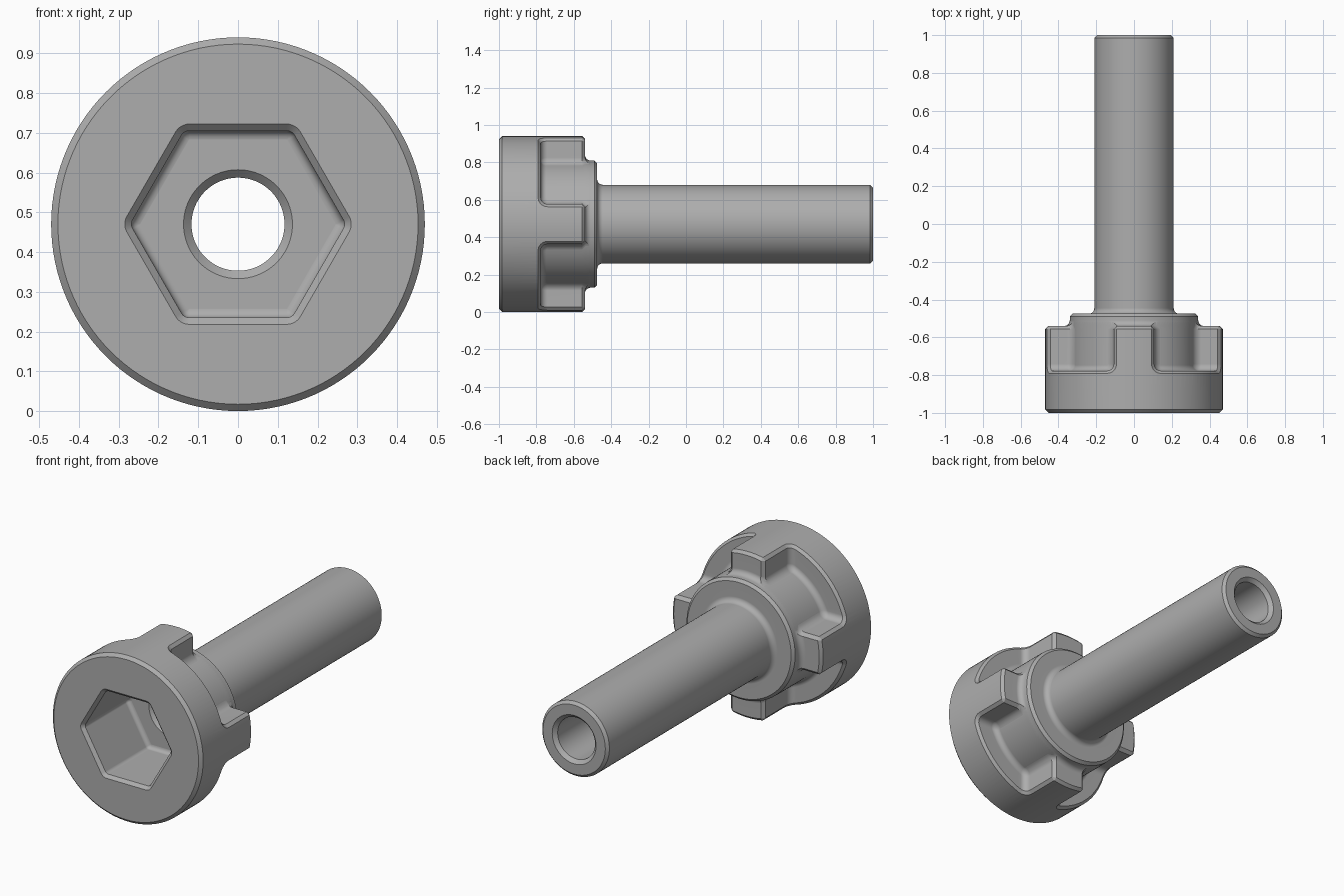
import bpy, bmesh
from math import sin, cos, asin, pi, radians

if "Cube" in bpy.data.objects:
    bpy.data.objects.remove(bpy.data.objects["Cube"])

RIM = 0.47       # head radius, also the height of the axis
CORE = 0.34      # collar radius behind the head
SHAFT = 0.21
BORE = 0.117
SEGMENTS = 120

steel = bpy.data.materials.new("grey_steel")
steel.use_nodes = True
steel.diffuse_color = (0.42, 0.42, 0.42, 1)
steel.node_tree.nodes["Principled BSDF"].inputs["Base Color"].default_value = (0.42, 0.42, 0.42, 1)


def polar(r, angle, y):
    """Point around the long axis; angle runs from +x towards +z."""
    return (r * cos(angle), y, RIM + r * sin(angle))


def sheet(bm, rows):
    """Quads between successive rows of points."""
    grid = [[bm.verts.new(p) for p in row] for row in rows]
    for a, b in zip(grid, grid[1:]):
        for i in range(len(a) - 1):
            bm.faces.new((a[i], a[i + 1], b[i + 1], b[i]))
    return grid


def finish(bm, name):
    bmesh.ops.remove_doubles(bm, verts=bm.verts, dist=1e-5)
    bmesh.ops.recalc_face_normals(bm, faces=bm.faces)
    mesh = bpy.data.meshes.new(name)
    bm.to_mesh(mesh)
    bm.free()
    mesh.materials.append(steel)
    obj = bpy.data.objects.new(name, mesh)
    bpy.context.collection.objects.link(obj)
    return obj


def arc(r, y, radius, start, end, steps=6):
    """Fillet points (r, y) about a centre, angles in degrees."""
    angles = [radians(start + (end - start) * i / steps) for i in range(steps + 1)]
    return [(r + radius * cos(a), y + radius * sin(a)) for a in angles]


# Turned body: head, collar, hollow shaft
def turned_body():
    cut = 0.017
    profile = [(BORE + 0.04, -1), (RIM - cut, -1), (RIM, -1 + cut)]
    profile += [(RIM, -0.555), (RIM - 0.015, -0.54)]
    profile += arc(CORE + 0.03, -0.51, 0.03, 270, 180)
    profile += [(CORE, -0.49), (CORE - 0.015, -0.475)]
    profile += arc(SHAFT + 0.03, -0.445, 0.03, 270, 180)
    profile += [(SHAFT, 0.985), (SHAFT - 0.015, 1)]
    profile += [(BORE + 0.02, 1), (BORE, 0.98), (BORE, -0.58), (BORE + 0.04, -0.62)]
    profile.append(profile[0])
    bm = bmesh.new()
    sheet(bm, [[polar(r, 2 * pi * i / SEGMENTS, y) for i in range(SEGMENTS + 1)]
               for r, y in profile])
    return finish(bm, "hollow_bolt")


# Hexagonal socket with rounded corners, chamfered mouth and filleted floor
def hex_cutter():
    inner = 0.212
    wall = 0.023
    layers = [(-1.02, wall + 0.037), (-0.983, wall), (-0.6 - wall, wall)]
    layers += [(y, r) for r, y in arc(0, -0.6 - wall, wall, 0, 85)[1:]] + [(-0.6, 0.0005)]

    def ring(y, radius):
        points = []
        for k in range(6):
            mid = k * pi / 3
            x, z = inner / cos(pi / 6) * cos(mid), inner / cos(pi / 6) * sin(mid)
            for j in range(-3, 4):
                a = mid + j * pi / 18
                points.append((x + radius * cos(a), y, RIM + z + radius * sin(a)))
        return points + points[:1]

    bm = bmesh.new()
    grid = sheet(bm, [ring(*layer) for layer in layers])
    for end in (grid[0], grid[-1]):
        bm.faces.new(end[:-1])
    return finish(bm, "socket_cutter")


# Four pockets that leave four tabs standing behind the rim
def pocket_cutter():
    half, floor, corner, fillet, base = 0.107, -0.777, 0.036, 0.03, CORE + 0.001
    layers = [(base + fillet + r, -fillet + o)
              for r, o in arc(0, 0, fillet, 180, 90)]
    layers += [(RIM - 0.014, 0), (RIM + 0.02, 0.034)]

    def block(r, grow, turn):
        """Rows from floor to open end, at one radius."""
        rows = []
        radius = corner + grow
        for level, flare in ((None, 0), (-0.557, 0), (-0.537, 0.02), (-0.44, 0.02)):
            start = asin((half - grow - flare) / r)
            span = pi / 2 - 2 * start
            curve = [(radius * (1 - cos(k * pi / 12)) / r, radius * (1 - sin(k * pi / 12)))
                     for k in range(7)]
            first = curve[-1][0]
            middle = [(first + (span - 2 * first) * k / 18, 0) for k in range(1, 18)]
            columns = curve + middle + [(span - a, up) for a, up in reversed(curve)]
            rows.append([polar(r, turn + start + a,
                               floor - grow + up if level is None else level)
                         for a, up in columns])
        return rows

    bm = bmesh.new()
    for k in range(4):
        blocks = [block(r, grow, k * pi / 2) for r, grow in layers]
        sheet(bm, blocks[0])
        sheet(bm, blocks[-1])
        for row in (0, -1):
            sheet(bm, [b[row] for b in blocks])
        for col in (0, -1):
            sheet(bm, [[line[col] for line in b] for b in blocks])
    return finish(bm, "pocket_cutter")


bolt = turned_body()
bpy.context.view_layer.objects.active = bolt
for cutter in (hex_cutter(), pocket_cutter()):
    mod = bolt.modifiers.new(cutter.name, "BOOLEAN")
    mod.operation = "DIFFERENCE"
    mod.solver = "EXACT"
    mod.object = cutter
    bpy.ops.object.modifier_apply(modifier=mod.name)
    bpy.data.objects.remove(cutter)

# Smooth curved walls, crisp chamfers
bpy.ops.object.select_all(action="DESELECT")
bolt.select_set(True)
bpy.ops.object.shade_smooth_by_angle(angle=radians(30))
weighted = bolt.modifiers.new("weighted_normals", "WEIGHTED_NORMAL")
weighted.keep_sharp = True
